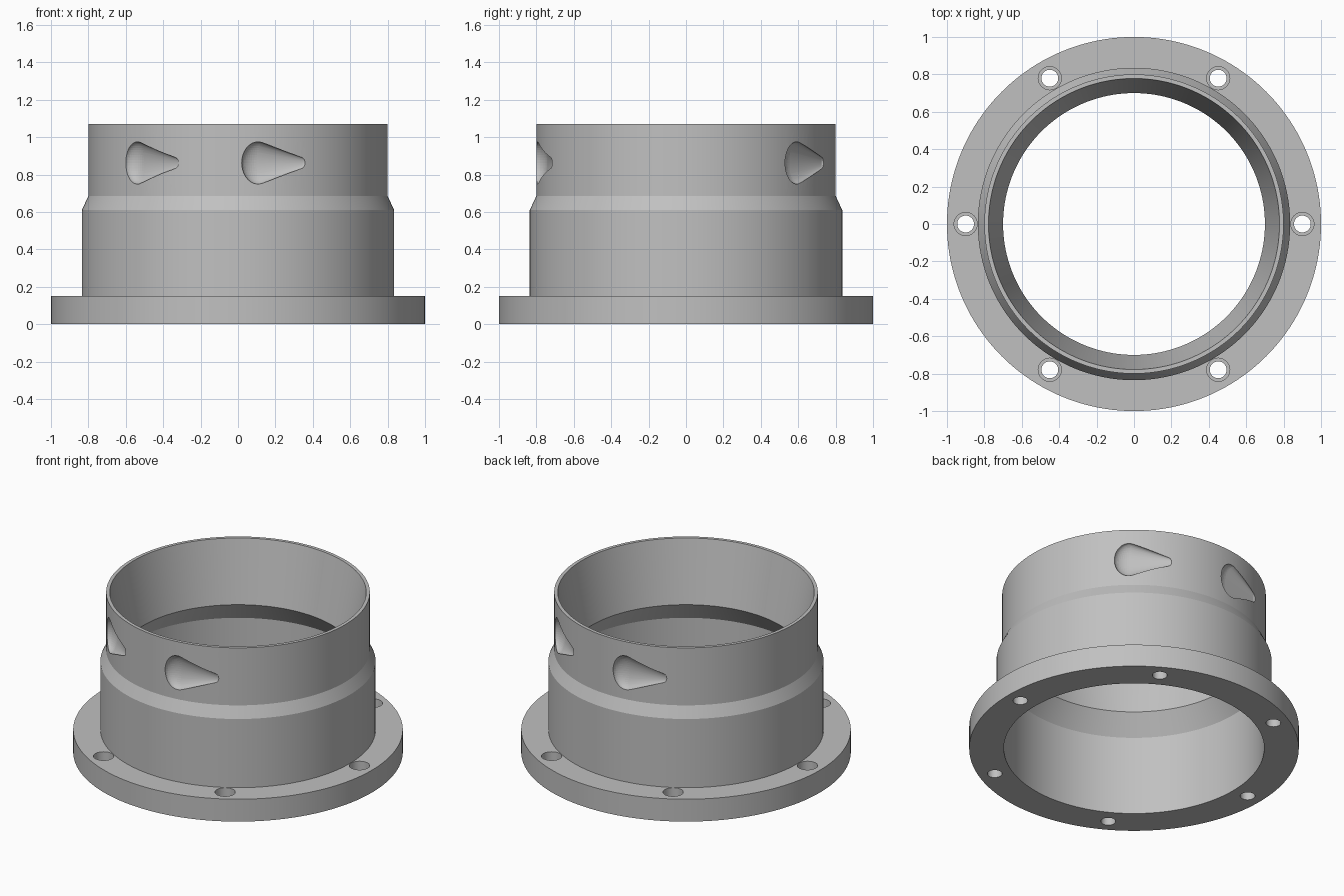
import bpy, bmesh, math
from mathutils import Vector, Matrix

if "Cube" in bpy.data.objects:
    bpy.data.objects.remove(bpy.data.objects["Cube"])

grey = bpy.data.materials.new("plain grey")
grey.diffuse_color = (0.53, 0.53, 0.53, 1)
grey.use_nodes = True
grey.node_tree.nodes["Principled BSDF"].inputs["Base Color"].default_value = grey.diffuse_color


def make_object(name, bm):
    bmesh.ops.recalc_face_normals(bm, faces=bm.faces)
    mesh = bpy.data.meshes.new(name)
    bm.to_mesh(mesh)
    bm.free()
    mesh.materials.append(grey)
    obj = bpy.data.objects.new(name, mesh)
    bpy.context.collection.objects.link(obj)
    return obj


def revolve(name, profile, segments, offset=(0, 0, 0), closed=True):
    """Turn an (r, z) profile about z; a closed profile makes a ring."""
    bm = bmesh.new()
    rings = []
    for i in range(segments):
        a = 2 * math.pi * i / segments
        rings.append([bm.verts.new((r * math.cos(a) + offset[0],
                                    r * math.sin(a) + offset[1], z))
                      for r, z in profile])
    n = len(profile)
    for i in range(segments):
        p, q = rings[i], rings[(i + 1) % segments]
        for j in range(n if closed else n - 1):
            k = (j + 1) % n
            bm.faces.new((p[j], q[j], q[k], p[k]))
    if not closed:
        bm.faces.new([ring[0] for ring in rings])
        bm.faces.new([ring[-1] for ring in rings])
    return make_object(name, bm)


def pocket_cutter(start):
    """Teardrop: hull of a deep wide ellipsoid and a small shallow one."""
    bm = bmesh.new()
    for angle, size in ((start + 6.3, (0.088, 0.054, 0.113)),
                        (start + 23.5, (0.024, 0.012, 0.03))):
        a = math.radians(angle)
        place = (Matrix.Translation((0.8 * math.sin(a), -0.8 * math.cos(a), 0.862))
                 @ Matrix.Rotation(a, 4, 'Z') @ Matrix.Diagonal((*size, 1)))
        bmesh.ops.create_uvsphere(bm, u_segments=40, v_segments=24,
                                  radius=1, matrix=place)
    hull = bmesh.ops.convex_hull(bm, input=bm.verts)
    junk = set(hull["geom_interior"]) | set(hull["geom_unused"])
    bmesh.ops.delete(bm, geom=[v for v in junk if isinstance(v, bmesh.types.BMVert)],
                     context='VERTS')
    return make_object("pocket_cutter", bm)


# Flanged collar with a stepped outside and a flared throat inside
collar = revolve("flanged_collar", [
    (1.0, 0), (1.0, 0.15), (0.835, 0.15), (0.835, 0.61), (0.8, 0.685),
    (0.8, 1.07), (0.778, 1.07), (0.70, 0.66), (0.79, 0.53), (0.79, 0)], 160)

# Six counterbored bolt holes in the flange
cutters = []
for i in range(6):
    a = math.radians(60 * i)
    cutters.append(revolve("bolt_hole_cutter", [
        (0.045, -0.1), (0.045, 0.07), (0.062, 0.07), (0.062, 0.25)], 32,
        (0.9 * math.cos(a), 0.9 * math.sin(a), 0), closed=False))

# Two pairs of teardrop grip pockets on opposite sides
for start in (-48.6, 1.4, 131.4, 181.4):
    cutters.append(pocket_cutter(start))

bpy.context.view_layer.objects.active = collar
for cutter in cutters:
    cutter.hide_render = True
    mod = collar.modifiers.new("cut", 'BOOLEAN')
    mod.operation = 'DIFFERENCE'
    mod.solver = 'EXACT'
    mod.object = cutter
    bpy.ops.object.modifier_apply(modifier=mod.name)
for cutter in cutters:
    bpy.data.objects.remove(cutter)

# Smooth round walls, crisp machined edges
collar.select_set(True)
bpy.ops.object.shade_smooth_by_angle(angle=math.radians(20))
